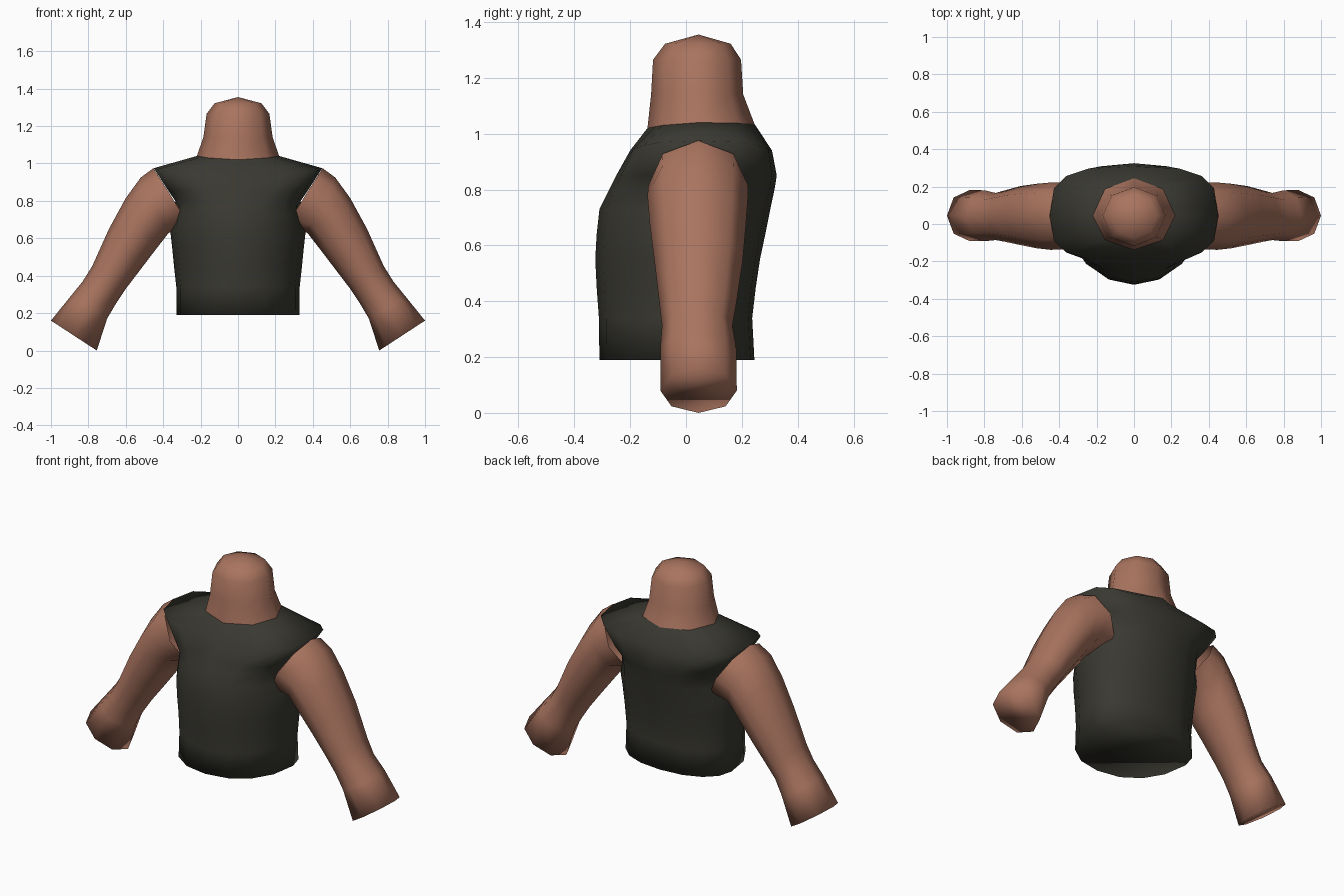
import bpy, bmesh, math
from mathutils import Vector

if "Cube" in bpy.data.objects:
    bpy.data.objects.remove(bpy.data.objects["Cube"])

Y0 = 0.045  # depth of the shoulder, arm and neck axis


def material(name, rgb):
    m = bpy.data.materials.new(name)
    m.diffuse_color = (*rgb, 1)
    m.use_nodes = True
    m.node_tree.nodes["Principled BSDF"].inputs["Base Color"].default_value = m.diffuse_color
    return m


skin = material("skin", (0.40, 0.175, 0.115))
cloth = material("dark_cloth", (0.041, 0.040, 0.031))


def power(v, e):
    return math.copysign(abs(v) ** e, v)


def body_ring(sides, z_front, z_side, z_back, hw, yf, yb, n=2.0, octagon=False):
    """Rounded cross-section with its own front and back depth."""
    pts = []
    for i in range(sides):
        a = 2 * math.pi * i / sides
        c, s = power(math.cos(a), 2 / n), power(math.sin(a), 2 / n)
        depth = (yb - Y0) if s > 0 else (Y0 - yf)
        z_end = z_back if s > 0 else z_front
        z = z_end + (z_side - z_end) * math.cos(a) ** 2
        pts.append(Vector((hw * c, Y0 + depth * s, z)))
    if octagon:  # flatten every second point onto the chord
        for i in range(1, sides, 2):
            pts[i] = (pts[i - 1] + pts[(i + 1) % sides]) / 2
    return pts


def arm_ring(ox, oz, ix, iz, yf, yb):
    """Eight-sided cross-section between an outer and an inner point."""
    outer, inner = Vector((ox, 0, oz)), Vector((ix, 0, iz))
    mid, half = (outer + inner) / 2, (outer - inner) / 2
    pts = []
    for i in range(8):
        a = math.pi * i / 4
        p = mid + half * math.cos(a)
        p.y = (yf + yb) / 2 + (yb - yf) / 2 * math.sin(a)
        pts.append(p)
    return pts


def loft(name, rings, mat, cap_first=False, cap_last=False, apex=None):
    bm = bmesh.new()
    loops = [[bm.verts.new(p) for p in r] for r in rings]
    n = len(loops[0])
    for a, b in zip(loops, loops[1:]):
        for i in range(n):
            j = (i + 1) % n
            bm.faces.new((a[i], a[j], b[j], b[i]))
    if cap_first:
        bm.faces.new(loops[0][::-1])
    if cap_last:
        bm.faces.new(loops[-1])
    if apex:
        tip = bm.verts.new(apex)
        for i in range(n):
            bm.faces.new((loops[-1][i], loops[-1][(i + 1) % n], tip))
    bmesh.ops.recalc_face_normals(bm, faces=bm.faces)
    for f in bm.faces:
        f.smooth = True
    me = bpy.data.meshes.new(name)
    bm.to_mesh(me)
    bm.free()
    me.materials.append(mat)
    ob = bpy.data.objects.new(name, me)
    bpy.context.collection.objects.link(ob)
    return ob


# Sleeveless shirt: waist, chest, then shoulders and neckline
torso = [body_ring(16, z, z, z, hw, yf, yb, n) for z, hw, yf, yb, n in (
    (0.19, 0.33, -0.31, 0.245, 2.2),
    (0.34, 0.33, -0.312, 0.237, 2.1),
    (0.45, 0.342, -0.32, 0.25, 2.0),
    (0.55, 0.352, -0.325, 0.265, 2.0),
    (0.64, 0.362, -0.32, 0.284, 2.0),
    (0.73, 0.342, -0.31, 0.302, 2.1),
    (0.80, 0.335, -0.275, 0.317, 2.3),
    (0.85, 0.37, -0.25, 0.325, 2.6))]
torso.append(body_ring(16, 0.94, 0.975, 0.94, 0.45, -0.2, 0.308, 3.2))
torso.append(body_ring(16, 1.02, 1.04, 1.035, 0.22, -0.138, 0.245, 2, True))
loft("shirt", torso, cloth, cap_first=True)

# Neck with a domed top
neck = [body_ring(8, *r) for r in (
    (1.02, 1.04, 1.035, 0.22, -0.138, 0.245),
    (1.14, 1.14, 1.14, 0.185, -0.125, 0.205),
    (1.265, 1.265, 1.265, 0.168, -0.118, 0.197),
    (1.322, 1.322, 1.322, 0.125, -0.075, 0.16))]
loft("neck", neck, skin, apex=(0, Y0, 1.355))

# Arms from shoulder to wrist, mirrored
arm = [arm_ring(*r) for r in (
    (0.452, 0.975, 0.25, 0.655, -0.135, 0.222),
    (0.52, 0.925, 0.37, 0.63, -0.138, 0.222),
    (0.60, 0.815, 0.44, 0.54, -0.13, 0.215),
    (0.69, 0.65, 0.52, 0.435, -0.113, 0.203),
    (0.78, 0.45, 0.60, 0.33, -0.095, 0.18),
    (0.83, 0.37, 0.65, 0.255, -0.086, 0.166),
    (0.895, 0.29, 0.70, 0.17, -0.092, 0.18),
    (1.0, 0.16, 0.755, 0.0, -0.092, 0.182))]
arms = loft("arms", arm, skin, cap_last=True)
mirror = arms.modifiers.new("mirror", 'MIRROR')
mirror.use_mirror_merge = False
